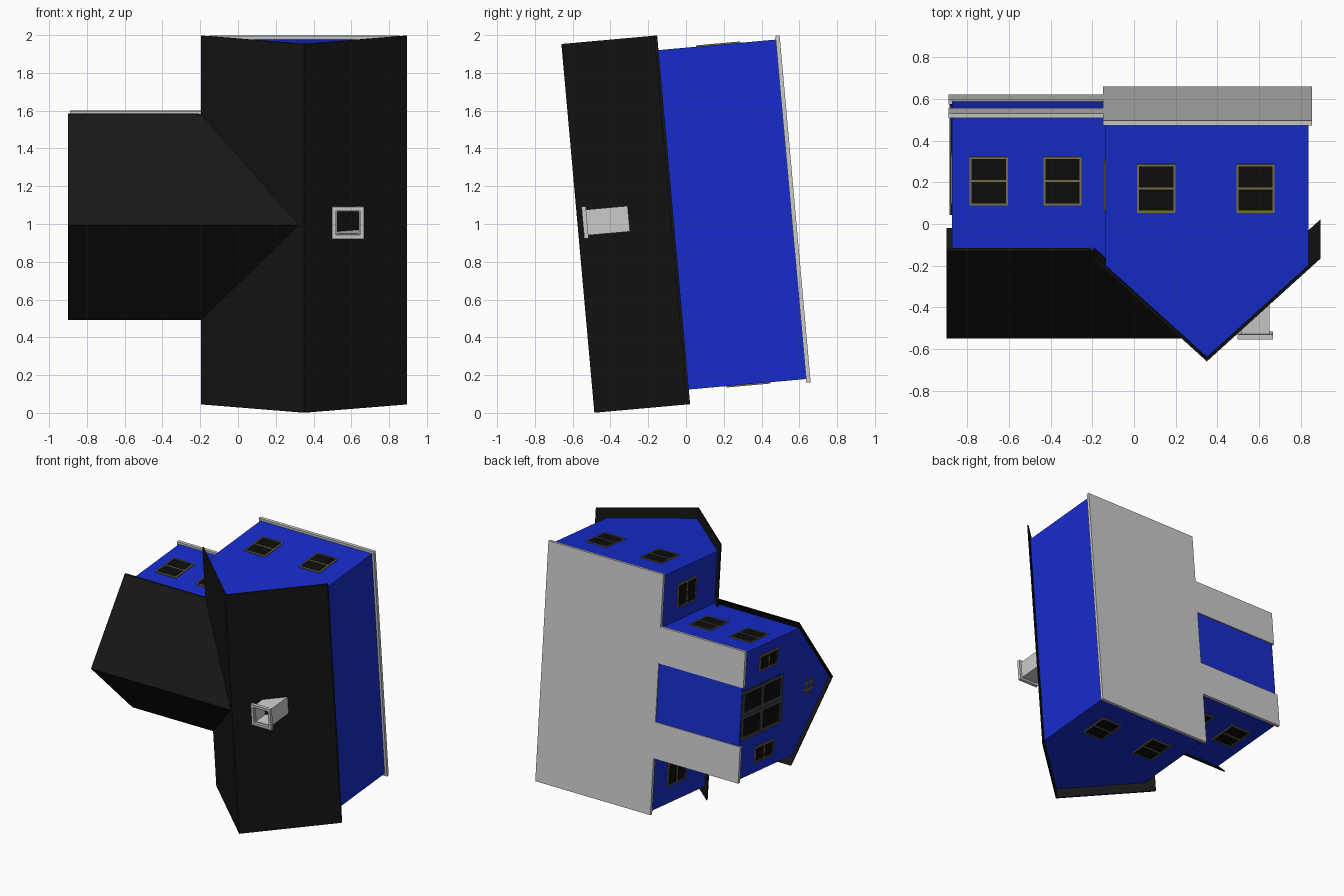
import bpy, bmesh, math
from mathutils import Matrix, Vector

if "Cube" in bpy.data.objects:
    bpy.data.objects.remove(bpy.data.objects["Cube"])

# House is modelled upright (x across, y along, z up) then laid on its back
M = Matrix.Translation((0, 0.57, 1.079)) @ Matrix.Rotation(math.radians(95.11), 4, 'X')
CY = 0.017                      # centre line of the wing
TH = 0.014                      # roof thickness


def material(name, rgb):
    m = bpy.data.materials.new(name)
    m.diffuse_color = (*rgb, 1)
    m.use_nodes = True
    m.node_tree.nodes["Principled BSDF"].inputs["Base Color"].default_value = m.diffuse_color
    return m


BLUE = material("blue_paint", (0.008, 0.025, 0.6))
BLACK = material("black_roof", (0.008, 0.008, 0.008))
GLASS = material("dark_glass", (0.004, 0.004, 0.004))
OLIVE = material("olive_frame", (0.2, 0.17, 0.07))
DARK = material("dark_frame", (0.06, 0.06, 0.06))


def finish(name, bm, mat=None):
    bmesh.ops.recalc_face_normals(bm, faces=bm.faces)
    bm.transform(M)
    me = bpy.data.meshes.new(name)
    bm.to_mesh(me)
    bm.free()
    if mat:
        me.materials.append(mat)
    ob = bpy.data.objects.new(name, me)
    bpy.context.collection.objects.link(ob)
    return ob


def add_box(bm, lo, hi):
    lo, hi = Vector(lo), Vector(hi)
    size = hi - lo
    mat = Matrix.Translation((lo + hi) / 2) @ Matrix.Diagonal((*size, 1))
    bmesh.ops.create_cube(bm, size=1, matrix=mat)


def boxes(name, pairs, mat=None):
    bm = bmesh.new()
    for lo, hi in pairs:
        add_box(bm, lo, hi)
    return finish(name, bm, mat)


def loft(name, ring_a, ring_b, mat):
    bm = bmesh.new()
    a = [bm.verts.new(p) for p in ring_a]
    b = [bm.verts.new(p) for p in ring_b]
    n = len(a)
    for i in range(n):
        j = (i + 1) % n
        bm.faces.new((a[i], a[j], b[j], b[i]))
    caps = [bm.faces.new(a), bm.faces.new(b)]
    bmesh.ops.triangulate(bm, faces=caps)
    return finish(name, bm, mat)


def chevron(mid, half, eave, ridge):
    return [(mid - half, eave), (mid, ridge), (mid + half, eave),
            (mid + half, eave - TH), (mid, ridge - TH), (mid - half, eave - TH)]


def gable(mid, half, eave, ridge, roof_half):
    top = ridge - TH * 0.6
    side = top - (ridge - eave) * half / roof_half
    return [(mid - half, 0), (mid - half, side), (mid, top), (mid + half, side), (mid + half, 0)]


# Main block: walls and roof
MX, RX, EAVE, RIDGE = 0.35, 0.545, 0.652, 1.147
prof = gable(MX, 0.487, EAVE, RIDGE, RX)
loft("main_walls", [(x, -0.902, z) for x, z in prof], [(x, 0.902, z) for x, z in prof], BLUE)
prof = chevron(MX, RX, EAVE, RIDGE)
loft("main_roof", [(x, -0.98, z) for x, z in prof], [(x, 0.98, z) for x, z in prof], BLACK)

# Side wing: walls, and a roof whose inner end follows the valleys
WR = 1.123
prof = gable(CY, 0.487, EAVE, WR, 0.547)
loft("wing_walls", [(-0.875, y, z) for y, z in prof], [(-0.1, y, z) for y, z in prof], BLUE)
prof = chevron(CY, 0.547, EAVE, WR)
slope = (RIDGE - EAVE) / RX
loft("wing_roof", [(-0.9, y, z) for y, z in prof],
     [(MX - (RIDGE - z) / slope, y, z) for y, z in prof], BLACK)

# Foundation slabs, with a gap in front of the door
boxes("main_foundation", [((-0.15, -0.922, -0.008), (0.855, 0.922, 0.015))])
boxes("wing_foundation", [((-0.89, CY + min(s * 0.225, s * 0.505), -0.008),
                           (-0.14, CY + max(s * 0.225, s * 0.505), 0.015)) for s in (-1, 1)])


# Chimney: hollow square shaft with a wider rim
def square_ring(cx, cy, outer, inner, z0, z1):
    o, i = outer, inner
    out = []
    for s in (-1, 1):
        a, b = sorted((s * i, s * o))
        out.append(((cx + a, cy - o, z0), (cx + b, cy + o, z1)))
        out.append(((cx - i, cy + a, z0), (cx + i, cy + b, z1)))
    return out


boxes("chimney_shaft", square_ring(0.582, 0.027, 0.068, 0.058, 0.84, 1.1))
boxes("chimney_rim", square_ring(0.582, 0.027, 0.085, 0.064, 1.095, 1.118))


# Openings are laid out in wall space: t along the wall, z up, n outwards
def on_wall(name, origin, normal, rects, mat, n0, n1):
    n = Vector(normal)
    t = Vector((abs(n.y), abs(n.x), 0))
    o = Vector(origin)
    pairs = []
    for t0, z0, t1, z1 in rects:
        p = o + t * t0 + n * n0 + Vector((0, 0, z0))
        q = o + t * t1 + n * n1 + Vector((0, 0, z1))
        pairs.append(([min(a, b) for a, b in zip(p, q)], [max(a, b) for a, b in zip(p, q)]))
    return boxes(name, pairs, mat)


def frame(w, h, b):
    return [(-w, -h, -w + b, h), (w - b, -h, w, h), (-w, -h, w, -h + b), (-w, h - b, w, h)]


def window(origin, normal, w=0.092, h=0.117):
    b = 0.01
    on_wall("window_glass", origin, normal, [(-w + 0.004, -h + 0.004, w - 0.004, h - 0.004)], GLASS, -0.01, 0.003)
    on_wall("window_frame", origin, normal, frame(w, h, b) + [(-w, -b / 2, w, b / 2)], OLIVE, -0.01, 0.007)


ZW = 0.32
for s in (-1, 1):
    for x in (0.107, 0.583):
        window((x, s * 0.902, ZW), (0, s, 0))
    for x in (-0.697, -0.343):
        window((x, CY + s * 0.487, ZW), (0, s, 0))
    window((-0.137, CY * 0.5 + s * 0.685, ZW), (-1, 0, 0))
    window((-0.875, CY + s * 0.35, ZW), (-1, 0, 0), 0.06)

# Double door with two panes per leaf
door = (-0.875, CY, 0.26)
on_wall("door_glass", door, (-1, 0, 0), [(-0.19, -0.25, 0.19, 0.25)], GLASS, -0.01, 0.003)
leaves = []
for c in (-0.095, 0.095):
    leaves += [(a + c, z0, d + c, z1) for a, z0, d, z1 in
               frame(0.093, 0.25, 0.024) + [(-0.093, -0.015, 0.093, 0.015)]]
on_wall("door_leaves", door, (-1, 0, 0), leaves, DARK, -0.01, 0.01)

# Crossed bars high in the wing gable
bars = []
for c in (-0.025, 0.025):
    bars += [(c - 0.006, -0.065, c + 0.006, 0.065), (-0.065, c - 0.006, 0.065, c + 0.006)]
on_wall("gable_lattice", (-0.875, CY, 0.85), (-1, 0, 0), bars, OLIVE, -0.01, 0.008)
